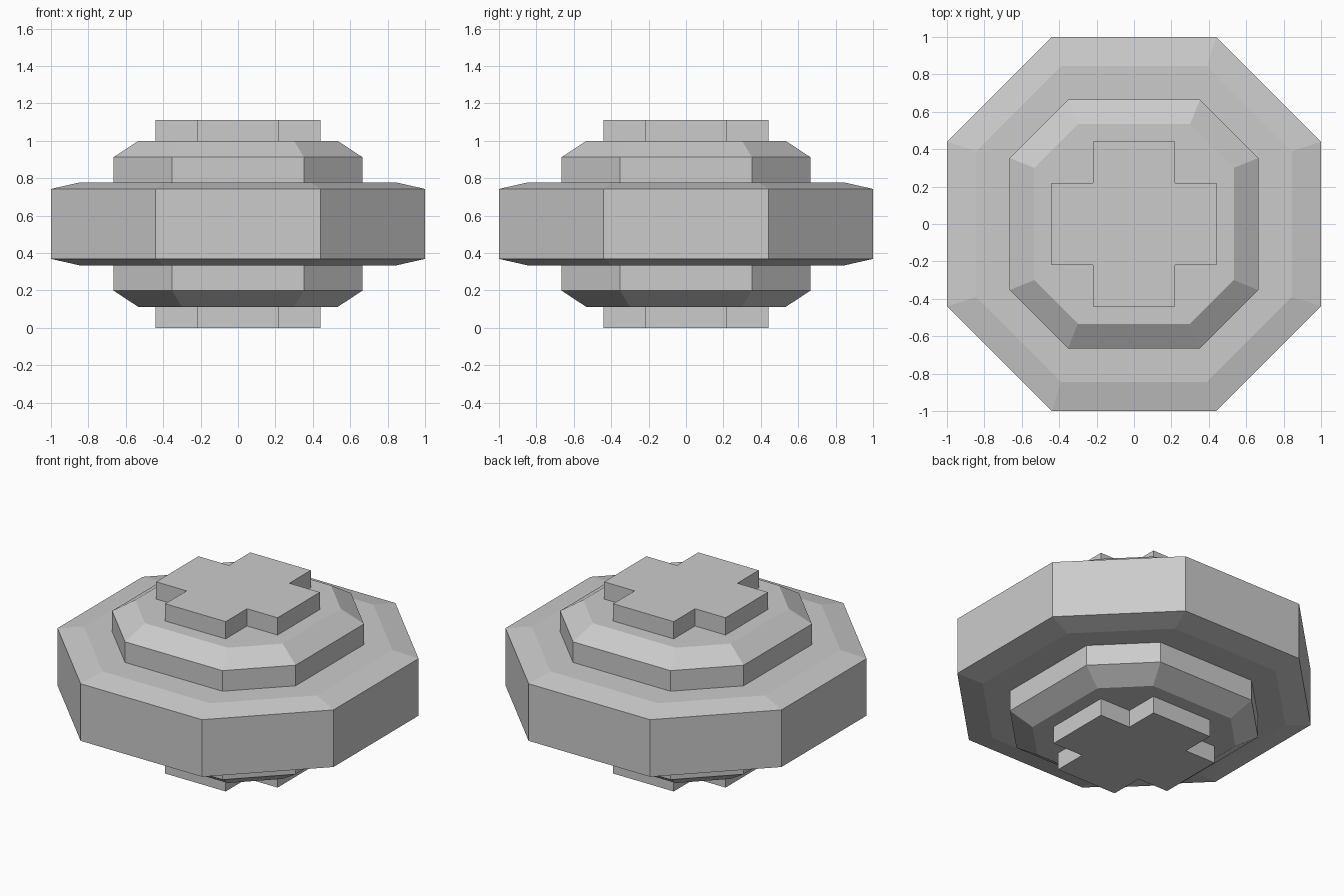
import bpy

if "Cube" in bpy.data.objects:
    bpy.data.objects.remove(bpy.data.objects["Cube"])

MID = 0.556  # height of the horizontal mirror plane


def octagon(r, s):
    # half width r, half length s of the axis-aligned sides
    return [(r, -s), (r, s), (s, r), (-s, r), (-r, s), (-r, -s), (-s, -r), (s, -r)]


def loft(name, layers):
    # layers: list of (outline, z); bridges consecutive outlines and caps the ends
    n = len(layers[0][0])
    verts = [(x, y, z) for outline, z in layers for x, y in outline]
    faces = [tuple(reversed(range(n)))]
    for k in range(len(layers) - 1):
        a, b = k * n, (k + 1) * n
        faces += [(a + i, a + (i + 1) % n, b + (i + 1) % n, b + i) for i in range(n)]
    faces.append(tuple(range(len(verts) - n, len(verts))))
    mesh = bpy.data.meshes.new(name)
    mesh.from_pydata(verts, [], faces)
    obj = bpy.data.objects.new(name, mesh)
    bpy.context.collection.objects.link(obj)
    return obj


def bevelled_octagon(name, wall, cap, wall_h, cap_h):
    # half heights are measured from the mirror plane
    loft(name, [(cap, MID - cap_h), (wall, MID - wall_h),
                (wall, MID + wall_h), (cap, MID + cap_h)])


# wide outer ring
bevelled_octagon("outer_disc", octagon(1.0, 0.44), octagon(0.845, 0.39), 0.187, 0.222)

# narrower middle body, showing above and below
bevelled_octagon("middle_body", octagon(0.665, 0.353), octagon(0.534, 0.30), 0.357, 0.443)

# cross-shaped core, showing at the top and bottom
a, w = 0.44, 0.219
cross = [(a, -w), (a, w), (w, w), (w, a), (-w, a), (-w, w),
         (-a, w), (-a, -w), (-w, -w), (-w, -a), (w, -a), (w, -w)]
loft("cross_core", [(cross, 0), (cross, 2 * MID)])
